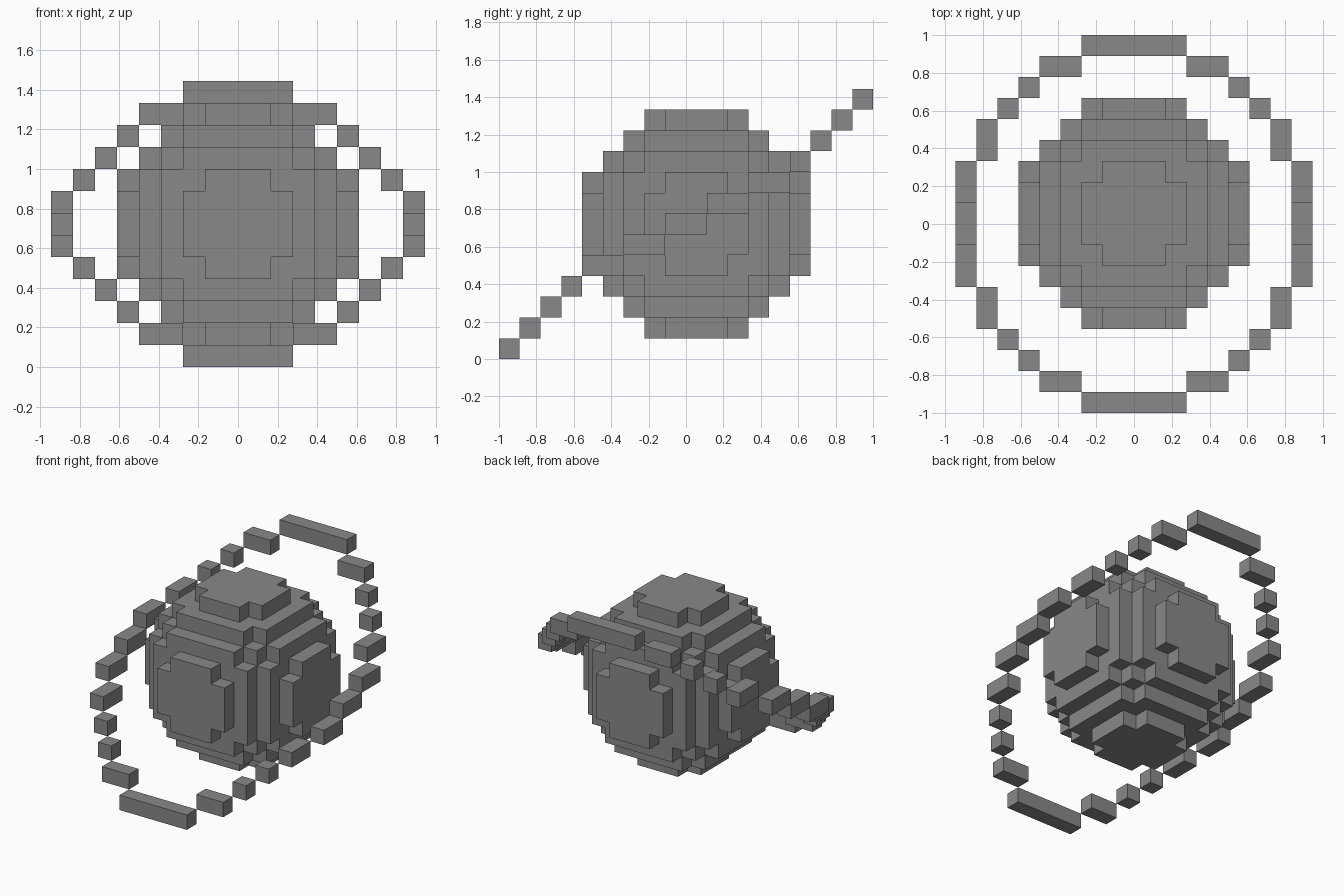
import bpy
import bmesh
from itertools import product
from mathutils import Matrix, Vector

old = bpy.data.objects.get("Cube")
if old:
    bpy.data.objects.remove(old, do_unlink=True)

U = 2 / 18                        # edge length of one block
CENTRE = Vector((0, U / 2, 6.5 * U))

grey = bpy.data.materials.new("mid_grey")
grey.use_nodes = True
colour = (0.25, 0.25, 0.25, 1)
grey.diffuse_color = colour
grey.node_tree.nodes["Principled BSDF"].inputs["Base Color"].default_value = colour


def finish(name, bm):
    mesh = bpy.data.meshes.new(name)
    bm.to_mesh(mesh)
    bm.free()
    mesh.materials.append(grey)
    obj = bpy.data.objects.new(name, mesh)
    bpy.context.collection.objects.link(obj)
    return obj


# Planet: blocky ball, only the outer faces of its blocks
RADIUS = 5.5
cells = {c for c in product(range(-5, 6), repeat=3)
         if Vector(c).length <= RADIUS}
bm = bmesh.new()
for cell in cells:
    for axis, side in product(range(3), (-1, 1)):
        normal = Vector((0, 0, 0))
        normal[axis] = side
        if tuple(int(v) for v in Vector(cell) + normal) in cells:
            continue
        u = Vector((0, 0, 0))
        u[(axis + 1) % 3] = 0.5
        v = normal.cross(u)
        middle = Vector(cell) + normal / 2
        corners = (middle - u - v, middle + u - v, middle + u + v, middle - u + v)
        bm.faces.new([bm.verts.new(CENTRE + p * U) for p in corners])
bmesh.ops.remove_doubles(bm, verts=bm.verts, dist=U / 100)
bmesh.ops.recalc_face_normals(bm, faces=bm.faces)
finish("planet", bm)


# Tilted ring: bars climbing one block per step from front to back
def add_bar(bm, x0, x1, y0, y1, z):
    size = Vector((x1 - x0, y1 - y0, 1)) * U
    place = Vector(((x0 + x1) / 2, (y0 + y1) / 2 - 9, z + 0.5)) * U
    bmesh.ops.create_cube(bm, size=1, matrix=Matrix.Translation(place)
                          @ Matrix.Diagonal(size).to_4x4())


# Each step: inner x, outer x, depth in blocks
front_half = [(-2.5, 2.5, 1), (2.5, 4.5, 1), (4.5, 5.5, 1),
              (5.5, 6.5, 1), (6.5, 7.5, 2), (7.5, 8.5, 2)]
steps = front_half + [(7.5, 8.5, 2)] + front_half[::-1]
bm = bmesh.new()
y = 0
for z, (inner, outer, depth) in enumerate(steps):
    add_bar(bm, inner, outer, y, y + depth, z)
    if inner > 0:
        add_bar(bm, -outer, -inner, y, y + depth, z)
    y += depth
finish("ring", bm)
